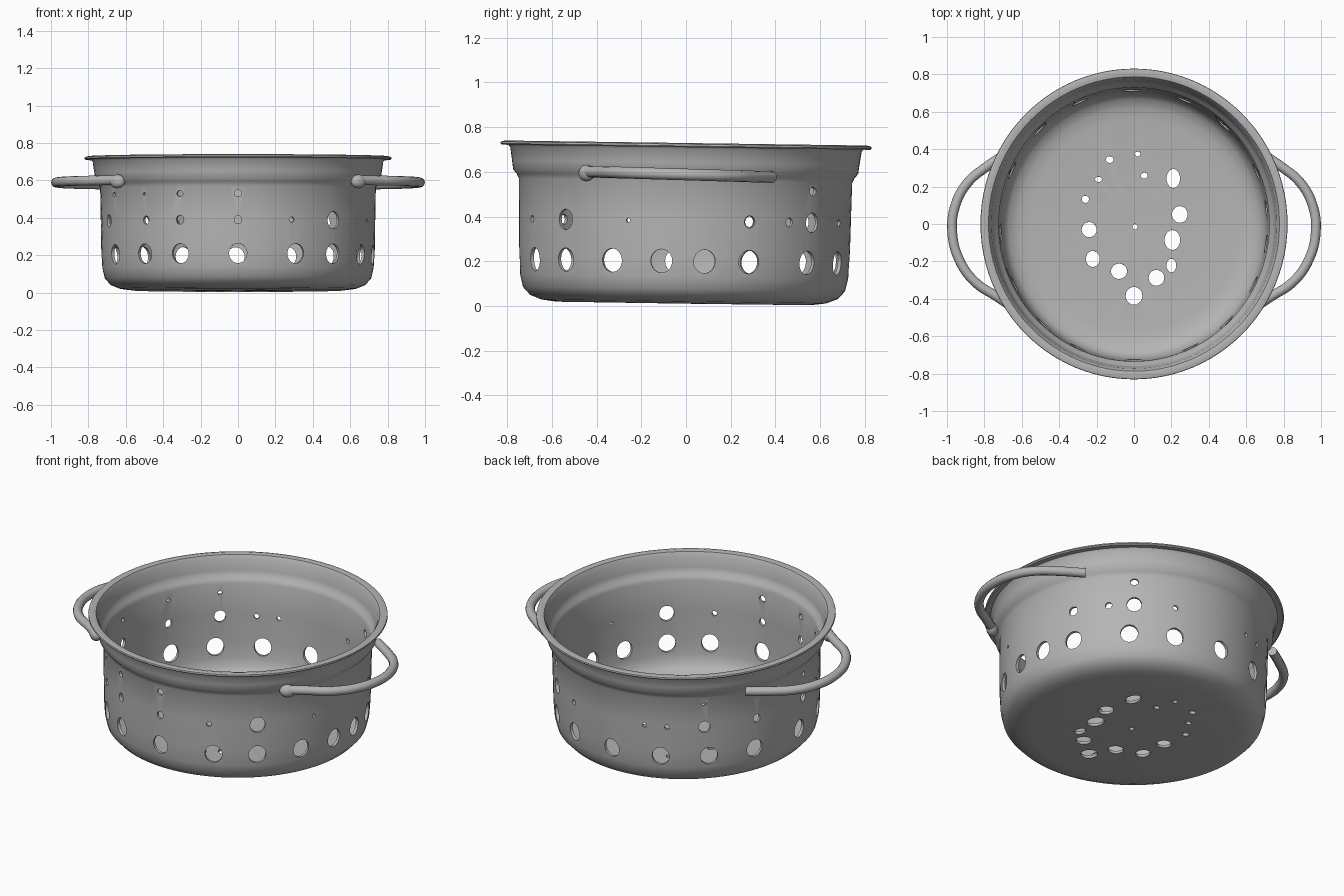
import bpy, bmesh, math
from mathutils import Vector, Matrix

if "Cube" in bpy.data.objects:
    bpy.data.objects.remove(bpy.data.objects["Cube"])

metal = bpy.data.materials.new("brushed_grey")
metal.diffuse_color = (0.46, 0.46, 0.46, 1)
metal.use_nodes = True
metal.node_tree.nodes["Principled BSDF"].inputs["Base Color"].default_value = metal.diffuse_color


def make_object(name, bm):
    mesh = bpy.data.meshes.new(name)
    bmesh.ops.recalc_face_normals(bm, faces=bm.faces)
    bm.to_mesh(mesh)
    bm.free()
    ob = bpy.data.objects.new(name, mesh)
    bpy.context.collection.objects.link(ob)
    mesh.materials.append(metal)
    return ob


def smooth(ob):
    bpy.ops.object.select_all(action='DESELECT')
    ob.select_set(True)
    bpy.context.view_layer.objects.active = ob
    bpy.ops.object.shade_smooth_by_angle(angle=math.radians(40))


# Pot: closed profile (radius, height), outside up, over the rim, inside down
profile = [(0, .01), (.56, .011), (.63, .02), (.68, .04), (.712, .075), (.725, .13),
           (.731, .22), (.734, .40), (.737, .56), (.747, .582), (.763, .60), (.768, .64),
           (.777, .70), (.786, .711), (.815, .71), (.821, .716), (.819, .724), (.80, .729),
           (.778, .724), (.764, .70), (.754, .64), (.748, .612), (.732, .598), (.723, .575),
           (.719, .40), (.715, .22), (.708, .13), (.695, .085), (.67, .055), (.62, .035),
           (.56, .027), (0, .026)]
N = 96
bm = bmesh.new()
rings = []
for r, z in profile:
    if r == 0:
        rings.append([bm.verts.new((0, 0, z))] * N)
    else:
        rings.append([bm.verts.new((r * math.cos(2 * math.pi * k / N),
                                    r * math.sin(2 * math.pi * k / N), z)) for k in range(N)])
for a, b in zip(rings, rings[1:]):
    for k in range(N):
        quad = [a[k], a[(k + 1) % N], b[(k + 1) % N], b[k]]
        bm.faces.new(list(dict.fromkeys(quad)))
pot = make_object("colander_pot", bm)

# Drain holes: one joined cutter made of short cylinders
cut = bmesh.new()


def add_hole(pos, axis, r, stretch=1.0):
    m = (Matrix.Translation(pos) @ Vector(axis).to_track_quat('Z', 'Y').to_matrix().to_4x4()
         @ Matrix.Diagonal((r, r * stretch, 1, 1)))
    bmesh.ops.create_cone(cut, cap_ends=True, segments=20, radius1=1, radius2=1,
                          depth=.12, matrix=m)


def wall_hole(deg, z, r, stretch=1.1):
    a = math.radians(deg)
    d = Vector((math.sin(a), -math.cos(a), 0))
    add_hole(d * .725 + Vector((0, 0, z)), d, r, stretch)


# large lower row, angle measured from the front
for deg in (-64, -43, -25, 0, 25, 44, 64, 82, 97, 113, 138, 158, 181, 204, 225, 246, 273):
    wall_hole(deg, .20, .048)
# mixed middle row
for deg, r in ((-70, .03), (-42, .02), (-25, .022), (0, .02), (23, .014), (44, .042),
               (70, .009), (113, .025), (129, .018), (140, .04), (158, .014), (197, .012),
               (207, .014), (223, .032), (247, .022), (276, .025)):
    wall_hole(deg, .38, r)
# tiny upper row
for deg, r in ((-64, .014), (-43, .009), (-25, .018), (0, .02), (140, .022), (223, .012),
               (247, .01), (276, .014)):
    wall_hole(deg, .52, r, .9)
# base ring
for x, y, r, s in ((-.13, .35, .02, .9), (.02, .38, .014, 1), (-.19, .245, .018, .8),
                   (.055, .265, .018, .9), (.21, .25, .036, 1.4), (-.26, .14, .019, 1),
                   (.245, .06, .042, 1.05), (-.24, -.02, .04, 1), (.005, -.005, .014, 1),
                   (.205, -.075, .042, 1.25), (-.22, -.175, .037, 1.15),
                   (.20, -.21, .026, 1.4), (-.08, -.24, .043, .95), (.12, -.275, .042, 1),
                   (0, -.37, .045, 1.05)):
    add_hole(Vector((x, y, .02)), (0, 0, 1), r, s)
cutter = make_object("hole_cutter", cut)
cutter.hide_render = True

mod = pot.modifiers.new("drain_holes", 'BOOLEAN')
mod.operation = 'DIFFERENCE'
mod.solver = 'EXACT'
mod.object = cutter
bpy.ops.object.select_all(action='DESELECT')
pot.select_set(True)
bpy.context.view_layer.objects.active = pot
bpy.ops.object.modifier_apply(modifier=mod.name)
bpy.data.objects.remove(cutter)
smooth(pot)
# slight lean towards the back
pot.scale = (1, 1.012, 1)
pot.rotation_euler.x = math.radians(-.8)
pot.location.y = -.01

# Handles: bent rods with a flattened lug at the front end
path = [(.64, -.45), (.73, -.39), (.85, -.31), (.935, -.19), (.972, -.04), (.955, .10),
        (.89, .22), (.79, .305), (.67, .385)]
for side, label in ((1, "right"), (-1, "left")):
    cu = bpy.data.curves.new(label + "_handle", 'CURVE')
    cu.dimensions = '3D'
    cu.bevel_depth = .026
    cu.bevel_resolution = 4
    cu.resolution_u = 6
    cu.use_fill_caps = True
    sp = cu.splines.new('BEZIER')
    sp.bezier_points.add(len(path) - 1)
    for p, (x, y) in zip(sp.bezier_points, path):
        p.co = (side * x, y, .588 - .03 * y)
        p.handle_left_type = p.handle_right_type = 'AUTO'
    handle = bpy.data.objects.new(label + "_handle", cu)
    bpy.context.collection.objects.link(handle)
    bpy.ops.object.select_all(action='DESELECT')
    handle.select_set(True)
    bpy.context.view_layer.objects.active = handle
    bpy.ops.object.convert(target='MESH')
    handle = bpy.context.view_layer.objects.active
    handle.data.materials.clear()
    handle.data.materials.append(metal)
    smooth(handle)

    lug = bmesh.new()
    bmesh.ops.create_uvsphere(lug, u_segments=16, v_segments=10, radius=1,
                              matrix=Matrix.Translation((side * .645, -.445, .594))
                              @ Matrix.Rotation(side * math.radians(35), 4, 'Z')
                              @ Matrix.Diagonal((.045, .032, .037, 1)))
    smooth(make_object(label + "_handle_lug", lug))
